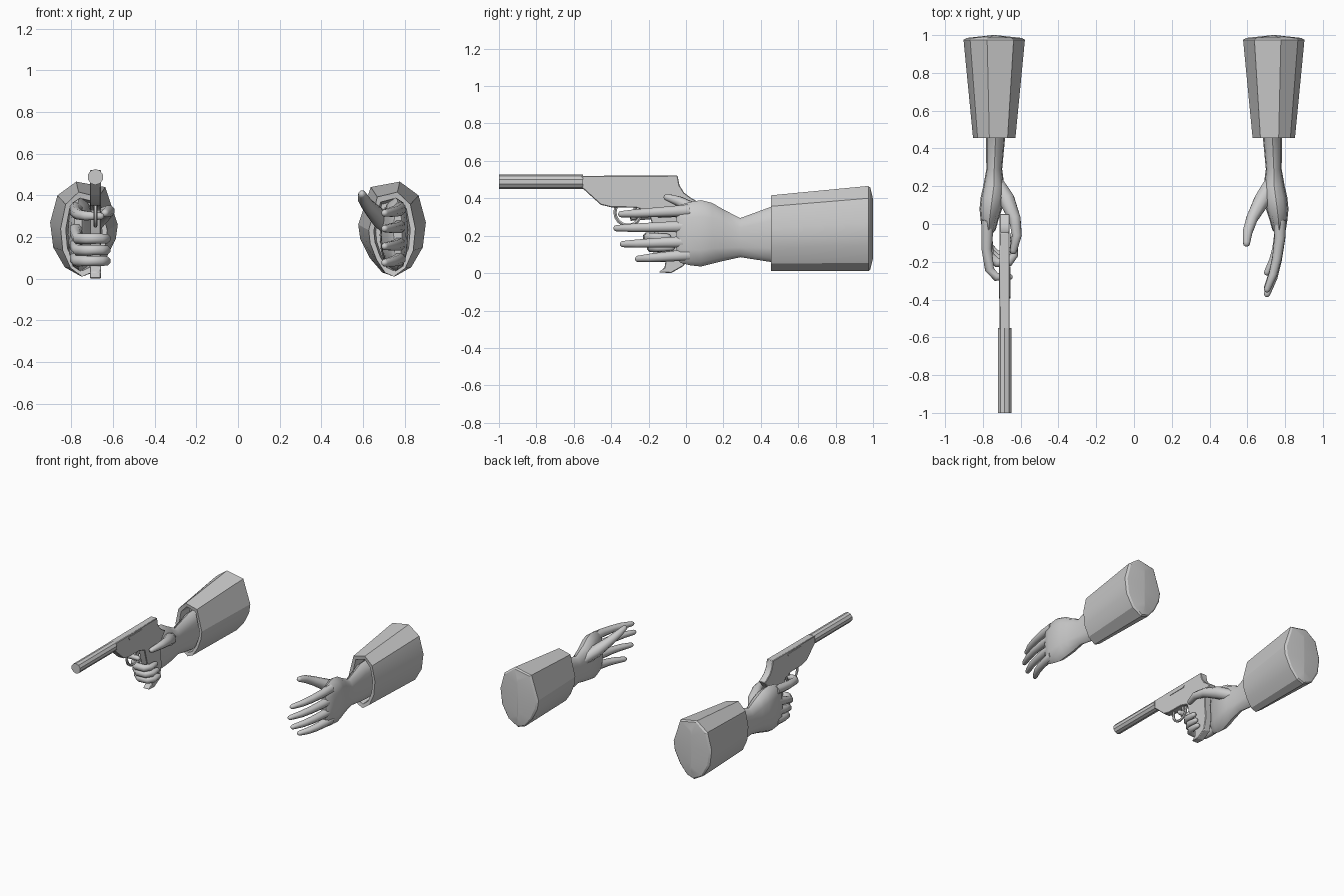
import bpy, bmesh
from math import sin, cos, pi
from mathutils import Vector

if "Cube" in bpy.data.objects:
    bpy.data.objects.remove(bpy.data.objects["Cube"])

GX = -0.685  # centre plane of the pistol


def finish(name, bm, angle=None):
    bmesh.ops.recalc_face_normals(bm, faces=bm.faces)
    me = bpy.data.meshes.new(name)
    bm.to_mesh(me)
    bm.free()
    ob = bpy.data.objects.new(name, me)
    bpy.context.collection.objects.link(ob)
    if angle:
        bpy.ops.object.select_all(action='DESELECT')
        ob.select_set(True)
        bpy.context.view_layer.objects.active = ob
        bpy.ops.object.shade_smooth_by_angle(angle=angle)
    return ob


def loft(name, rings, angle=None, closed=False):
    bm = bmesh.new()
    vr = [[bm.verts.new(p) for p in r] for r in rings]
    n = len(vr[0])
    pairs = list(zip(vr, vr[1:])) + ([(vr[-1], vr[0])] if closed else [])
    for a, b in pairs:
        for i in range(n):
            j = (i + 1) % n
            bm.faces.new((a[i], a[j], b[j], b[i]))
    if not closed:
        bm.faces.new(vr[0])
        bm.faces.new(vr[-1])
    return finish(name, bm, angle)


def tube(name, pts, radii, n=8, angle=0.9, closed=False, up=(0, 0, 1)):
    pts = [Vector(p) for p in pts]
    rings, m = [], len(pts)
    for i, p in enumerate(pts):
        if closed:
            d = pts[(i + 1) % m] - pts[i - 1]
        else:
            d = pts[min(i + 1, m - 1)] - pts[max(i - 1, 0)]
        u = d.cross(Vector(up)).normalized()
        v = u.cross(d).normalized()
        rings.append([p + radii[i] * (u * cos(2 * pi * (k + .5) / n) + v * sin(2 * pi * (k + .5) / n))
                      for k in range(n)])
    return loft(name, rings, angle, closed)


def digit(name, pts, radii):
    # rounded tip continues the last direction
    a, b, r = Vector(pts[-2]), Vector(pts[-1]), radii[-1]
    d = (b - a).normalized()
    tube(name, list(pts) + [b + d * r * .6, b + d * r * .95], list(radii) + [r * .8, r * .35])


def slab(name, prof, half, bevel=0.0):
    bm = bmesh.new()
    f = bm.faces.new([bm.verts.new((GX - half, y, z)) for y, z in prof])
    res = bmesh.ops.extrude_face_region(bm, geom=[f])
    bmesh.ops.translate(bm, vec=(2 * half, 0, 0),
                        verts=[v for v in res['geom'] if isinstance(v, bmesh.types.BMVert)])
    ob = finish(name, bm, 0.5)
    if bevel:
        m = ob.modifiers.new('bevel', 'BEVEL')
        m.width, m.segments, m.limit_method = bevel, 1, 'ANGLE'
    return ob


# cross-section of the sleeve's wide end (x, z)
CUFF = [(.775, .466), (.865, .40), (.90, .27), (.885, .15), (.83, .055), (.75, .01),
        (.69, .03), (.63, .10), (.585, .19), (.575, .26), (.635, .44)]
# palm and wrist sections: y, centre x, half width, bottom z, top z
PALM = [(.60, .735, .055, .06, .36), (.45, .733, .05, .06, .353), (.29, .74, .042, .085, .294),
        (.20, .742, .056, .065, .34), (.14, .75, .062, .05, .375), (.08, .758, .06, .035, .39),
        (.02, .765, .047, .042, .38), (-.03, .768, .036, .055, .365), (-.05, .768, .02, .08, .345)]

for s, side in ((-1, 'gun'), (1, 'open')):
    # sleeve with a hollow cuff and a ridged end cap
    def ring(y, t, kx=1, kz=1):
        out = []
        for x, z in CUFF:
            x1 = .74 + (x - .7375) * (1 - .31 * t) * kx
            zc = .235 - .022 * t
            z1 = zc + (.01 + (z - .01) * (1 - .11 * t) - zc) * kz
            out.append((s * x1, y, z1))
        return out
    loft(side + '_sleeve', [ring(.56, 1, .7, .8), ring(.46, 1, .78, .86), ring(.455, 1),
                            ring(.975, 0), ring(.985, 0, .9, .96), ring(1.0, 0, .04, .7)], 0.4)
    # wrist and palm
    n = 12
    rings = []
    for y, cx, rx, z0, z1 in PALM:
        r = []
        for k in range(n):
            c, q = cos(2 * pi * k / n), sin(2 * pi * k / n)
            c = abs(c) ** .75 * (1 if c > 0 else -1)
            r.append((s * (cx + rx * c), y, (z0 + z1) / 2 + (z1 - z0) / 2 * q))
        rings.append(r)
    loft(side + '_palm', rings, 0.9)

# fingers of the open hand, curling gently inward
for name, zb, zt, yt in (('index', .335, .315, -.345), ('middle', .25, .24, -.37),
                         ('ring', .168, .155, -.335), ('little', .098, .076, -.255)):
    L = yt - .02
    path = [(x, .02 + L * f, zb + (zt - zb) * f)
            for x, f in ((.772, 0), (.772, .25), (.757, .55), (.737, .78), (.705, 1))]
    digit('open_' + name + '_finger', path, (.036, .031, .027, .024, .018))
digit('open_thumb', [(.735, .23, .24), (.68, .13, .29), (.625, .03, .35), (.602, -.04, .385), (.596, -.10, .405)],
      (.04, .046, .033, .028, .02))

# gripping hand: trigger finger, wrapped fingers, thumb along the frame
digit('gun_index_finger', [(-.775, .02, .335), (-.78, -.13, .32), (-.765, -.24, .308),
                           (-.73, -.28, .302), (-.66, -.28, .30)], (.036, .03, .026, .024, .018))
for name, zb, zt, dy in (('middle', .25, .192, 0), ('ring', .17, .137, .02), ('little', .10, .085, .04)):
    digit('gun_' + name + '_finger',
          [(-.775, .02, zb), (-.778, -.08, (zb + zt) / 2), (-.768, -.165 + dy, zt), (-.725, -.205 + dy, zt),
           (-.66, -.20 + dy, zt), (-.635, -.165 + dy, zt), (-.638, -.10 + dy, zt)],
          (.035, .031, .028, .027, .026, .024, .02))
digit('gun_thumb', [(-.735, .23, .24), (-.675, .13, .285), (-.632, .03, .315), (-.62, -.06, .325), (-.638, -.14, .315)],
      (.04, .046, .034, .028, .02))

# pistol frame and grip
slab('pistol_frame', [(-.56, .52), (-.56, .46), (-.50, .405), (-.455, .365), (-.40, .352), (-.27, .35), (-.20, .33),
                      (-.165, .20), (-.11, .06), (-.115, .03), (-.145, .004), (-.08, .0), (-.01, .04), (.01, .14),
                      (.0, .25), (.005, .33), (.055, .388), (.03, .40), (-.01, .43), (-.035, .47), (-.045, .522)],
     .027, .004)
# barrel
tube('barrel', [(GX, -1, .488), (GX, -.55, .488)], (.038, .038), 10, 0.4)
# raised side slot
slab('side_slot', [(-.395, .495), (-.385, .507), (-.235, .507), (-.225, .495), (-.235, .482), (-.385, .482)], .031)
# trigger guard and trigger
tube('trigger_guard', [(GX, -.31 + .07 * cos(2 * pi * k / 16), .325 + .07 * sin(2 * pi * k / 16)) for k in range(16)],
     [.01] * 16, 6, 0.9, True, (1, 0, 0))
tube('trigger', [(GX, -.27, .36), (GX, -.275, .32), (GX, -.295, .28)], (.012, .01, .006), 6, 0.9, False, (1, 0, 0))
